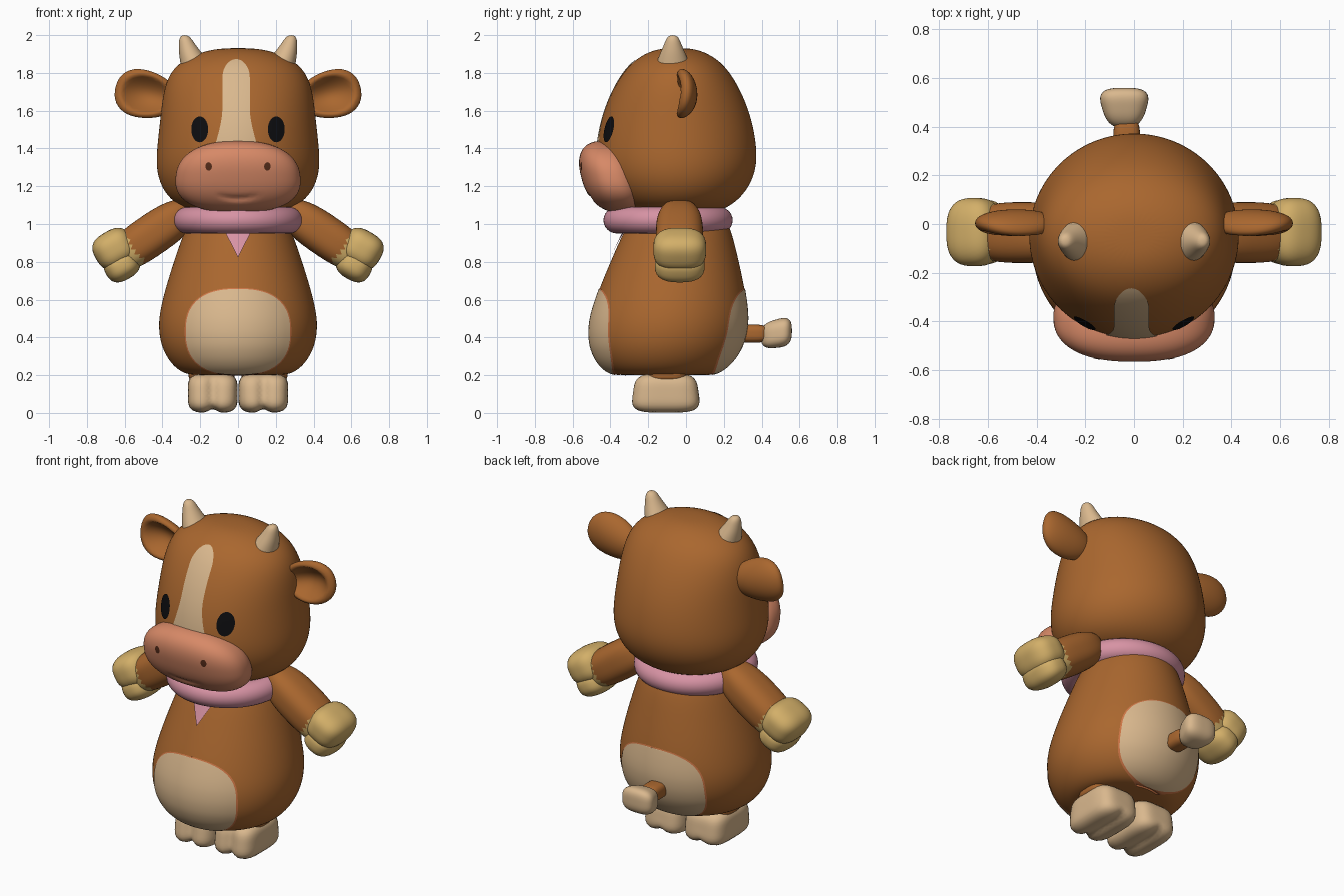
import bpy, bmesh, math
from mathutils import Vector, Matrix
from mathutils.bvhtree import BVHTree

old = bpy.data.objects.get("Cube")
if old:
    bpy.data.objects.remove(old, do_unlink=True)


def material(name, rgb):
    m = bpy.data.materials.new(name)
    m.use_nodes = True
    m.diffuse_color = (*rgb, 1)
    m.node_tree.nodes["Principled BSDF"].inputs["Base Color"].default_value = (*rgb, 1)
    return m


BROWN = material("brown_fur", (0.40, 0.135, 0.028))
CREAM = material("cream_fur", (0.70, 0.48, 0.27))
SALMON = material("salmon_muzzle", (0.68, 0.25, 0.135))
PINK = material("pink_scarf", (0.68, 0.29, 0.37))
TAN = material("tan_hoof", (0.65, 0.43, 0.14))
BLACK = material("black_eye", (0.004, 0.004, 0.005))
DARK = material("dark_nostril", (0.09, 0.025, 0.01))
ORANGE = material("orange_rim", (0.62, 0.18, 0.06))


def finish(bm, name, mats, mirror=False, subsurf=0):
    me = bpy.data.meshes.new(name)
    bm.to_mesh(me)
    bm.free()
    for m in mats:
        me.materials.append(m)
    for p in me.polygons:
        p.use_smooth = True
    ob = bpy.data.objects.new(name, me)
    bpy.context.collection.objects.link(ob)
    if subsurf:
        mod = ob.modifiers.new("smooth", "SUBSURF")
        mod.levels = mod.render_levels = subsurf
    if mirror:
        ob.modifiers.new("mirror", "MIRROR").use_mirror_merge = False
    return ob


# Rounded solid: sphere pushed towards a box by the exponent n
def blob(name, loc, radii, mats, n=2.0, tilt=0, shape=None, mirror=False, rule=None, detail=4):
    bm = bmesh.new()
    bmesh.ops.create_icosphere(bm, subdivisions=detail, radius=1)
    for v in bm.verts:
        u = v.co / sum(abs(c) ** n for c in v.co) ** (1 / n)
        p = Vector(c * r for c, r in zip(u, radii))
        v.co = shape(u, p) if shape else p
    if rule:
        for f in bm.faces:
            f.material_index = int(rule(f.calc_center_median()))
    bm.transform(Matrix.Translation(loc) @ Matrix.Rotation(math.radians(tilt), 4, "Y"))
    return finish(bm, name, mats, mirror)


# Stack of elliptical rings (z, rx, ry, cx, cy), capped and smoothed
def rings(name, rows, mat, segs=32, mirror=False):
    bm = bmesh.new()
    loops = []
    for z, rx, ry, cx, cy in rows:
        angles = [math.tau * i / segs for i in range(segs)]
        loops.append([bm.verts.new((cx + rx * math.cos(a), cy + ry * math.sin(a), z)) for a in angles])
    for lo, hi in zip(loops, loops[1:]):
        for i in range(segs):
            j = (i + 1) % segs
            bm.faces.new((lo[i], lo[j], hi[j], hi[i]))
    bm.faces.new(loops[0][::-1])
    bm.faces.new(loops[-1])
    return finish(bm, name, [mat], mirror, subsurf=2)


# Thin marking laid onto a surface; width(t) is the half width, t from -1 to 1
def patch(name, target, mat, x, z, half, width, lift=0.004, side=-1, mirror=False, cols=20, count=36):
    tree = BVHTree.FromObject(target, bpy.context.evaluated_depsgraph_get())
    bm = bmesh.new()
    grid = []
    for r in range(count + 1):
        t = -math.cos(math.pi * r / count)
        row = []
        for c in range(cols + 1):
            px = x + max(width(t), 0.0005) * (2 * c / cols - 1)
            start = Vector((px, side * 2, z + half * t))
            hit, nor = tree.ray_cast(start, Vector((0, -side, 0)))[:2]
            if hit is None:
                hit, nor = tree.find_nearest(Vector((px, side * 0.3, start.z)))[:2]
            row.append(bm.verts.new(hit + nor * lift))
        grid.append(row)
    for lo, hi in zip(grid, grid[1:]):
        for c in range(cols):
            quad = (lo[c], lo[c + 1], hi[c + 1], hi[c])
            bm.faces.new(quad if side < 0 else quad[::-1])
    return finish(bm, name, [mat], mirror)


def oval(w, n=2.0):
    return lambda t: w * max(0, 1 - abs(t) ** n) ** (1 / n)


# Body: pear shape leaning back towards the neck
profile = [(0.2, 0.12), (0.2, 0.25), (0.215, 0.3), (0.26, 0.357), (0.35, 0.41), (0.46, 0.425),
           (0.56, 0.412), (0.7, 0.374), (0.84, 0.328), (0.95, 0.29), (1.05, 0.24), (1.1, 0.12)]
body = rings("body", [(z, r, r, 0, -0.14 + 0.1 * z) for z, r in profile], BROWN)

# Head: wide cheeks, rounder from the side
head_profile = [(1.06, 0.17, 0.17), (1.075, 0.27, 0.25), (1.13, 0.365, 0.335), (1.22, 0.42, 0.4),
                (1.32, 0.437, 0.428), (1.43, 0.428, 0.423), (1.55, 0.414, 0.4), (1.67, 0.402, 0.358),
                (1.78, 0.375, 0.3), (1.86, 0.31, 0.235), (1.915, 0.19, 0.145), (1.932, 0.07, 0.06)]
head = rings("head", [(z, rx, ry, 0, -0.05) for z, rx, ry in head_profile], BROWN)

# Markings on body and head
for label, side in (("belly", -1), ("back", 1)):
    patch(label + "_patch_rim", body, ORANGE, 0, 0.43, 0.231, oval(0.281, 2.5), 0.002, side)
    patch(label + "_patch", body, CREAM, 0, 0.43, 0.225, oval(0.274, 2.5), 0.004, side)


def stripe_width(t):
    flare = 0.06 * max(0, -t - 0.1) ** 1.5
    return (0.072 + flare) * max(0, 1 - max(0, (t - 0.6) / 0.4) ** 2) ** 0.5


patch("face_stripe", head, CREAM, -0.01, 1.625, 0.245, stripe_width)
patch("eyes", head, BLACK, 0.2, 1.5, 0.068, oval(0.044), 0.006, mirror=True)


# Muzzle with a shallow smile crease
def muzzle_shape(u, p):
    p.x *= 1 - 0.3 * p.z
    p.y -= 0.25 * p.z
    if u.y < 0 and abs(p.x) < 0.12:
        line = -0.115 + 0.015 * (p.x / 0.1) ** 2
        p.y += 0.014 * math.exp(-((p.z - line) / 0.013) ** 2) * (1 - (p.x / 0.12) ** 2)
    return p


muzzle = blob("muzzle", (0, -0.39, 1.25), (0.33, 0.165, 0.19), [SALMON], 2.4,
              shape=muzzle_shape, detail=5)
patch("nostrils", muzzle, DARK, 0.155, 1.305, 0.022, oval(0.017), 0.002, mirror=True, cols=8, count=12)


# Ears with a hollow front
def ear_shape(u, p):
    if u.y < 0:
        p.y += 0.08 * max(0, 1 - 1.5 * (u.x ** 2 + u.z ** 2))
    p.y -= 0.03 * u.z ** 2
    p.z *= 1 + 0.15 * u.x
    return p


blob("ears", (0.485, 0.005, 1.685), (0.168, 0.055, 0.125), [BROWN], 2.2, -12, ear_shape, True)

# Horns curving outwards then up
rings("horns", [(1.78, 0.09, 0.105, 0.21, -0.07), (1.84, 0.085, 0.095, 0.22, -0.07),
                (1.9, 0.064, 0.07, 0.25, -0.07), (1.95, 0.045, 0.047, 0.27, -0.07),
                (1.985, 0.032, 0.034, 0.28, -0.07), (2.0, 0.014, 0.015, 0.282, -0.07)],
      CREAM, 16, True)

# Scarf ring and its hanging tip
bm = bmesh.new()
for i in range(64):
    for j in range(24):
        a, b = math.tau * i / 64, math.tau * j / 24
        r = 0.27 + 0.072 * math.cos(b)
        bm.verts.new((r * math.cos(a), -0.095 + r * math.sin(a), 1.02 + 0.07 * math.sin(b)))
bm.verts.ensure_lookup_table()
for i in range(64):
    for j in range(24):
        corners = ((i, j), (i + 1, j), (i + 1, j + 1), (i, j + 1))
        bm.faces.new([bm.verts[(a % 64) * 24 + b % 24] for a, b in corners])
finish(bm, "scarf", [PINK])
patch("scarf_tip", body, PINK, 0, 0.9, 0.08, lambda t: 0.04 * (1 + t), 0.008, cols=8, count=12)

# Arms and two-lobed hooves
blob("arms", (0.46, -0.035, 0.94), (0.27, 0.125, 0.11), [BROWN, TAN], 2.6, 34.5,
     mirror=True, rule=lambda c: c.x > 0.11)
blob("hand_upper_lobes", (0.655, -0.033, 0.868), (0.11, 0.14, 0.1), [TAN], 2.8, 30, mirror=True)
blob("hand_lower_lobes", (0.615, -0.033, 0.78), (0.095, 0.132, 0.078), [TAN], 2.6, 30, mirror=True)


# Feet with a groove between two toes
def foot_shape(u, p):
    groove = math.exp(-(p.x / 0.03) ** 2)
    p.y *= 1 - 0.08 * u.z
    if u.y < 0:
        p.y += 0.025 * groove * -u.y
    if u.z < 0:
        p.z += 0.02 * groove * -u.z
    return p


blob("feet", (0.134, -0.108, 0.105), (0.132, 0.175, 0.105), [CREAM], 4, shape=foot_shape, mirror=True)
blob("legs", (0.14, -0.1, 0.205), (0.122, 0.11, 0.05), [BROWN], 3, mirror=True)


# Tail with a tuft that widens towards its end
def tuft_shape(u, p):
    p.x *= 1 + 0.25 * u.y
    p.z = p.z * (1 + 0.1 * u.y) + 0.015 * u.y
    return p


blob("tail", (-0.03, 0.35, 0.42), (0.055, 0.09, 0.048), [BROWN], 3)
blob("tail_tuft", (-0.04, 0.478, 0.42), (0.092, 0.082, 0.075), [CREAM], 3, shape=tuft_shape)
